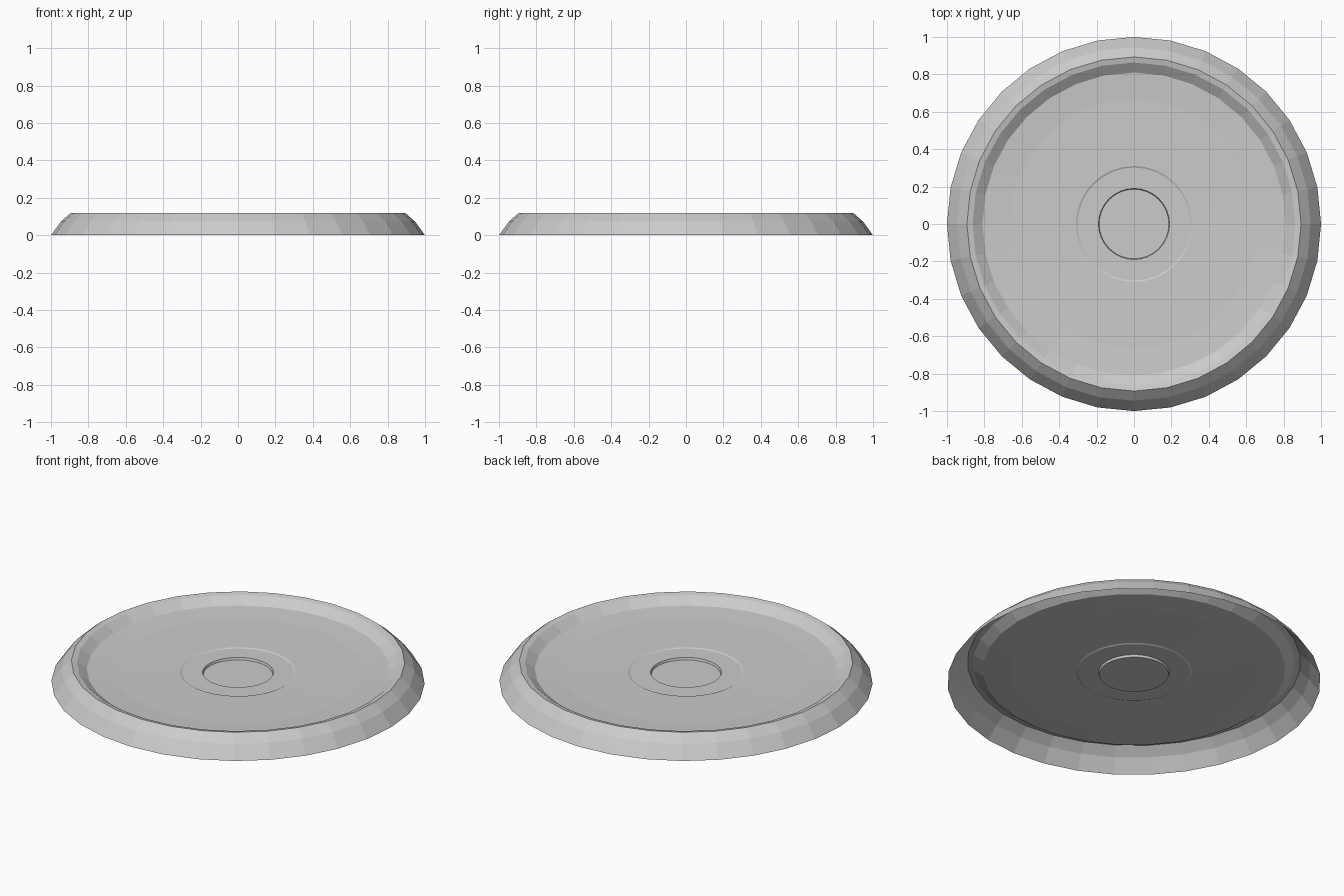
import bpy
import bmesh
import math

cube = bpy.data.objects.get("Cube")
if cube:
    bpy.data.objects.remove(cube, do_unlink=True)

SIDES = 32

# Plain grey finish
grey = bpy.data.materials.new("light_grey")
grey.use_nodes = True
colour = (0.6, 0.6, 0.6, 1)
grey.diffuse_color = colour
grey.node_tree.nodes["Principled BSDF"].inputs["Base Color"].default_value = colour

# Radius and height, from the foot of the skirt to the sunken centre
profile = [
    (1.0, 0.0), (0.945, 0.075), (0.893, 0.12),   # outer skirt
    (0.863, 0.113), (0.81, 0.075),               # rim and inner slope
    (0.665, 0.066), (0.31, 0.062),               # shallow dish
    (0.302, 0.058), (0.19, 0.058),               # faint step
    (0.186, 0.045),                              # centre recess
]


def ring(bm, radius, z):
    return [bm.verts.new((radius * math.cos(math.tau * i / SIDES),
                          radius * math.sin(math.tau * i / SIDES), z))
            for i in range(SIDES)]


# Thin dish, open underneath
bm = bmesh.new()
rings = [ring(bm, r, z) for r, z in profile]
for outer, inner in zip(rings, rings[1:]):
    for i in range(SIDES):
        j = (i + 1) % SIDES
        bm.faces.new((outer[i], outer[j], inner[j], inner[i]))
bm.faces.new(rings[-1])

mesh = bpy.data.meshes.new("round_dish")
bm.to_mesh(mesh)
bm.free()
mesh.materials.append(grey)
dish = bpy.data.objects.new("round_dish", mesh)
bpy.context.collection.objects.link(dish)
